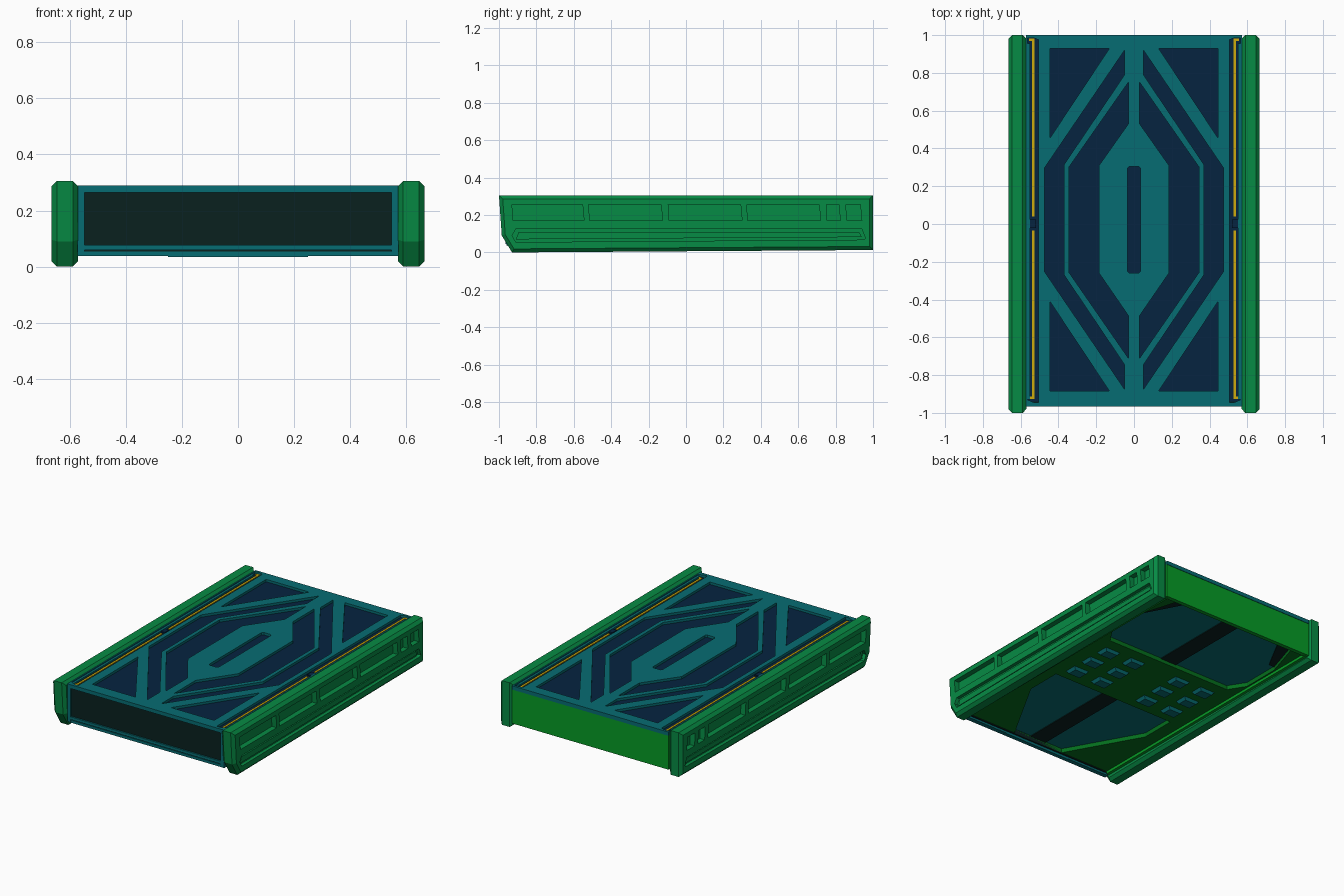
import bpy, bmesh
from mathutils import Vector

if "Cube" in bpy.data.objects:
    bpy.data.objects.remove(bpy.data.objects["Cube"])


def material(name, rgb):
    m = bpy.data.materials.new(name)
    m.diffuse_color = tuple((c / 255) ** 2.2 for c in rgb) + (1,)
    m.use_nodes = True
    m.node_tree.nodes["Principled BSDF"].inputs["Base Color"].default_value = m.diffuse_color
    return m


TEAL = material("teal", (15, 108, 114))
NAVY = material("navy", (14, 40, 66))
GREEN = material("green", (15, 138, 70))
BRIGHT = material("bright_green", (14, 155, 42))
DEEP = material("deep_green", (12, 110, 34))
DARK = material("dark", (18, 38, 36))
YELLOW = material("yellow", (205, 170, 20))


def prism(name, pts, lo, hi, mat, axis="z", bevel=0):
    """Extrude a 2D outline: (x, y) along z, or (y, z) along x."""
    bm = bmesh.new()
    place = (lambda a, b, h: (a, b, h)) if axis == "z" else (lambda a, b, h: (h, a, b))
    rings = [[bm.verts.new(place(a, b, h)) for a, b in pts] for h in (lo, hi)]
    caps = [bm.faces.new(r) for r in rings]
    n = len(pts)
    for i in range(n):
        j = (i + 1) % n
        bm.faces.new((rings[0][i], rings[0][j], rings[1][j], rings[1][i]))
    bmesh.ops.recalc_face_normals(bm, faces=bm.faces)
    if bevel:
        edges = list({e for f in caps for e in f.edges})
        bmesh.ops.bevel(bm, geom=edges, offset=bevel, segments=1, affect='EDGES')
        bmesh.ops.recalc_face_normals(bm, faces=bm.faces)
    me = bpy.data.meshes.new(name)
    bm.to_mesh(me)
    bm.free()
    me.materials.append(mat)
    ob = bpy.data.objects.new(name, me)
    bpy.context.collection.objects.link(ob)
    return ob


def box(name, x, y, z, mat):
    return prism(name, [(x[0], y[0]), (x[1], y[0]), (x[1], y[1]), (x[0], y[1])], z[0], z[1], mat)


def carve(ob, cutters):
    """Subtract the cutters from the object, then remove them."""
    for c in cutters:
        m = ob.modifiers.new("cut", 'BOOLEAN')
        m.operation, m.solver, m.object = 'DIFFERENCE', 'EXACT', c
    bpy.context.view_layer.update()
    me = bpy.data.meshes.new_from_object(ob.evaluated_get(bpy.context.evaluated_depsgraph_get()))
    ob.modifiers.clear()
    ob.data = me
    for c in cutters:
        bpy.data.objects.remove(c)


def flip(pts, s):
    return [(s * x, y) for x, y in pts]


# Side rails with recessed windows and a long groove
rail = [(-1, .305), (-.985, .09), (-.93, 0), (1, .013), (1, .305)]
windows = [(-.93, -.545), (-.52, -.125), (-.095, .30), (.325, .72), (.75, .825), (.855, .94)]
groove = [(-.93, .09), (-.91, .125), (.94, .125), (.96, .075), (.945, .068), (-.91, .055)]
for s, side in ((1, "right"), (-1, "left")):
    ob = prism(side + "_rail", rail, s * .57, s * .665, GREEN, "x", .019)
    cuts = [prism("c", [(a + .005, .17), (b, .17), (b - .008, .255), (a, .255)],
                  s * .63, s * .7, GREEN, "x") for a, b in windows]
    cuts.append(prism("c", groove, s * .642, s * .7, GREEN, "x"))
    carve(ob, cuts)
    # Raised bar inside the groove
    prism(side + "_groove_bar", [(-.91, .07), (-.895, .108), (.925, .11), (.94, .082)],
          s * .635, s * .652, GREEN, "x")
    # Underside runner beside the rail
    box(side + "_runner", sorted((s * .55, s * .575)), (-.92, .98), (.037, .065), BRIGHT)

# Top plate with the cut pattern
triangle = [(.445, .93), (.13, .93), (.445, .455)]
low_triangle = [(.445, -.885), (.13, -.885), (.445, -.41)]
outer_band = [(.05, .92), (.475, .295), (.475, -.25), (.05, -.875),
              (.05, -.745), (.37, -.27), (.37, .315), (.05, .79)]
inner_band = [(.03, .75), (.345, .30), (.345, -.255), (.03, -.71),
              (.03, -.485), (.185, -.26), (.185, .31), (.03, .53)]
edge_slot = [(.505, -.945), (.505, .975), (.53, .985), (.565, .985), (.565, -.93), (.53, -.945)]
slot = [(-.035, -.25), (-.025, -.26), (.025, -.26), (.035, -.25),
        (.035, .295), (.025, .305), (-.025, .305), (-.035, .295)]
top = box("top_plate", (-.572, .572), (-.965, 1), (.265, .29), TEAL)
cuts = [prism("c", flip(p, s), .25, .32, TEAL) for s in (1, -1)
        for p in (triangle, low_triangle, outer_band, inner_band, edge_slot)]
cuts.append(prism("c", slot, .25, .32, TEAL))
carve(top, cuts)
box("recess_floor", (-.57, .57), (-.94, .985), (.255, .274), NAVY)

# Yellow edge strips on the top
for s, side in ((1, "right"), (-1, "left")):
    for end, a, b in (("rear", .04, .975), ("front", -.92, -.035)):
        box(f"{side}_{end}_light", sorted((s * .527, s * .541)), (a, b), (.268, .279), YELLOW)
        h = b if end == "rear" else a
        box(f"{side}_{end}_light_hook", sorted((s * .527, s * .555)),
            (h - .006, h + .006), (.268, .279), YELLOW)
    box(side + "_light_clip", sorted((s * .52, s * .55)), (-.02, .025), (.268, .282), NAVY)
    box(side + "_edge_ridge", sorted((s * .55, s * .566)), (-.93, .955), (.268, .284), TEAL)

# Front: frame, dark panel and lower lip
for s, side in ((1, "right"), (-1, "left")):
    box(side + "_front_post", sorted((s * .547, s * .572)), (-.965, -.93), (.045, .268), TEAL)
box("front_panel", (-.55, .55), (-.955, -.92), (.05, .27), DARK)
box("front_lip", (-.547, .547), (-.965, -.93), (.06, .078), TEAL)
box("front_sill", (-.572, .572), (-.96, -.93), (.037, .054), TEAL)
box("front_sill_step", (-.25, .25), (-.955, -.93), (.034, .04), TEAL)

# Back wall
box("back_panel", (-.572, .572), (.97, .997), (.04, .267), BRIGHT)

# Underside plate with two recessed bays
plate = box("bottom_plate", (-.572, .572), (-.94, .975), (.055, .085), DEEP)
front_bay = [(-.46, -.2), (.46, -.2), (.46, -.44), (.19, -.92), (-.19, -.92), (-.46, -.44)]
rear_bay = [(-.47, .33), (.47, .33), (.54, .44), (.54, .7), (.46, .96), (-.46, .96),
            (-.54, .7), (-.54, .44)]
carve(plate, [prism("c", p, .02, .12, BRIGHT) for p in (front_bay, rear_bay)])
box("bay_floor", (-.57, .57), (-.94, .97), (.083, .1), TEAL)
for name, a, b in (("front", -.92, -.2), ("rear", .33, .965)):
    box(name + "_bay_channel", (-.06, .06), (a, b), (.078, .095), DARK)
for s, side in ((1, "right"), (-1, "left")):
    prism(side + "_bay_corner", flip([(.54, .7), (.46, .96), (.36, .96), (.5, .7)], s),
          .078, .095, DARK)

# Grid of tapered pads across the middle of the underside
for gx in (-.28, .28):
    for dx in (-.1, .1):
        for dy in (-.15, 0, .15):
            pad = box("underside_pad", (gx + dx - .06, gx + dx + .06),
                      (.015 + dy, .105 + dy), (.037, .06), TEAL)
            mid = Vector((gx + dx, .06 + dy, 0))
            for v in pad.data.vertices:
                if v.co.z < .045:
                    v.co.x = mid.x + (v.co.x - mid.x) * .7
                    v.co.y = mid.y + (v.co.y - mid.y) * .7
